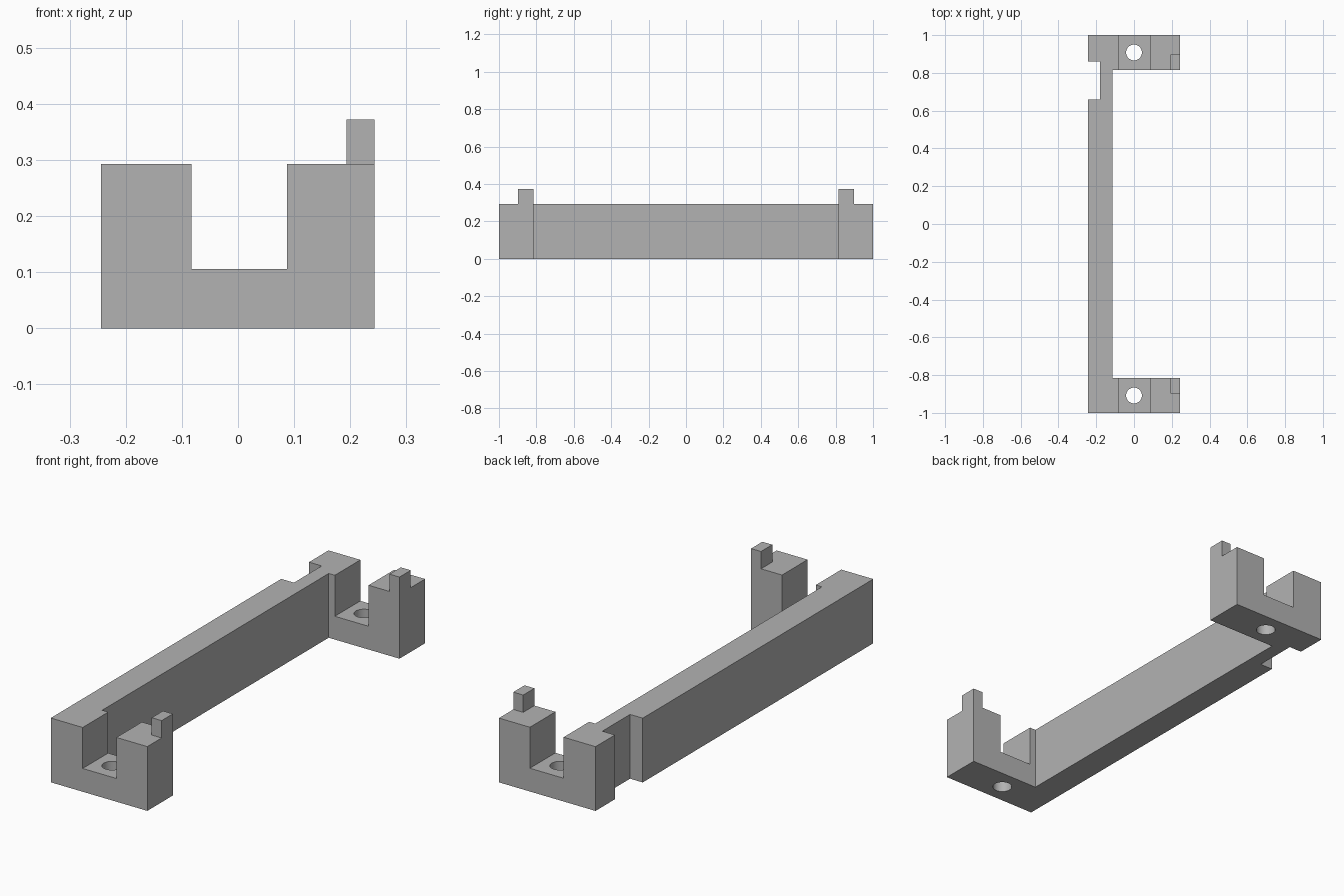
import bpy
import bmesh

cube = bpy.data.objects.get("Cube")
if cube:
    bpy.data.objects.remove(cube, do_unlink=True)

grey = bpy.data.materials.new("plain grey")
grey.use_nodes = True
grey.diffuse_color = (0.45, 0.45, 0.45, 1)
grey.node_tree.nodes["Principled BSDF"].inputs["Base Color"].default_value = grey.diffuse_color

X0, X1 = -0.244, 0.243      # overall width
RAIL = -0.114               # inner face of the rail
INNER = 0.816               # inner face of the end blocks
TOP = 0.293
CHANNEL = (-0.083, 0.087)
FLOOR = 0.106


def add_object(name, bm):
    bmesh.ops.recalc_face_normals(bm, faces=bm.faces)
    mesh = bpy.data.meshes.new(name)
    bm.to_mesh(mesh)
    bm.free()
    mesh.materials.append(grey)
    obj = bpy.data.objects.new(name, mesh)
    bpy.context.collection.objects.link(obj)
    return obj


def prism(name, outline, z0, z1):
    """Extrude a plan outline from z0 to z1."""
    bm = bmesh.new()
    face = bm.faces.new([bm.verts.new((x, y, z0)) for x, y in outline])
    top = bmesh.ops.extrude_face_region(bm, geom=[face])["geom"]
    verts = [v for v in top if isinstance(v, bmesh.types.BMVert)]
    bmesh.ops.translate(bm, verts=verts, vec=(0, 0, z1 - z0))
    return add_object(name, bm)


def box(name, x0, x1, y0, y1, z0, z1):
    return prism(name, [(x0, y0), (x1, y0), (x1, y1), (x0, y1)], z0, z1)


def cut(target, cutter):
    cutter.hide_render = True
    mod = target.modifiers.new(cutter.name, "BOOLEAN")
    mod.operation = "DIFFERENCE"
    mod.solver = "EXACT"
    mod.object = cutter
    bpy.context.view_layer.objects.active = target
    bpy.ops.object.modifier_apply(modifier=mod.name)
    bpy.data.objects.remove(cutter, do_unlink=True)


# Bracket body: rail, two end blocks and the side notch in one outline
body = prism("bracket_body", [
    (X0, -1), (X1, -1), (X1, -INNER), (RAIL, -INNER),
    (RAIL, INNER), (X1, INNER), (X1, 1), (X0, 1),
    (X0, 0.86), (-0.18, 0.86), (-0.18, 0.66), (X0, 0.66)], 0, TOP)

for side, label in ((-1, "front"), (1, "back")):
    # Open channel across the end block
    y0, y1 = sorted((side * (INNER - 0.05), side * 1.1))
    cut(body, box("channel_cutter", *CHANNEL, y0, y1, FLOOR, TOP + 0.2))

    # Screw hole through the channel floor
    bm = bmesh.new()
    bmesh.ops.create_cone(bm, cap_ends=True, segments=32, radius1=0.042,
                          radius2=0.042, depth=0.6)
    hole = add_object("hole_cutter", bm)
    hole.location = (0, side * 0.908, 0)
    bpy.context.view_layer.update()
    cut(body, hole)

    # Small peg on the inner corner
    y0, y1 = sorted((side * INNER, side * 0.897))
    box(label + "_peg", 0.193, X1, y0, y1, TOP, 0.372)

# Smooth only the hole walls
bpy.ops.object.select_all(action="DESELECT")
body.select_set(True)
bpy.context.view_layer.objects.active = body
bpy.ops.object.shade_smooth_by_angle()
